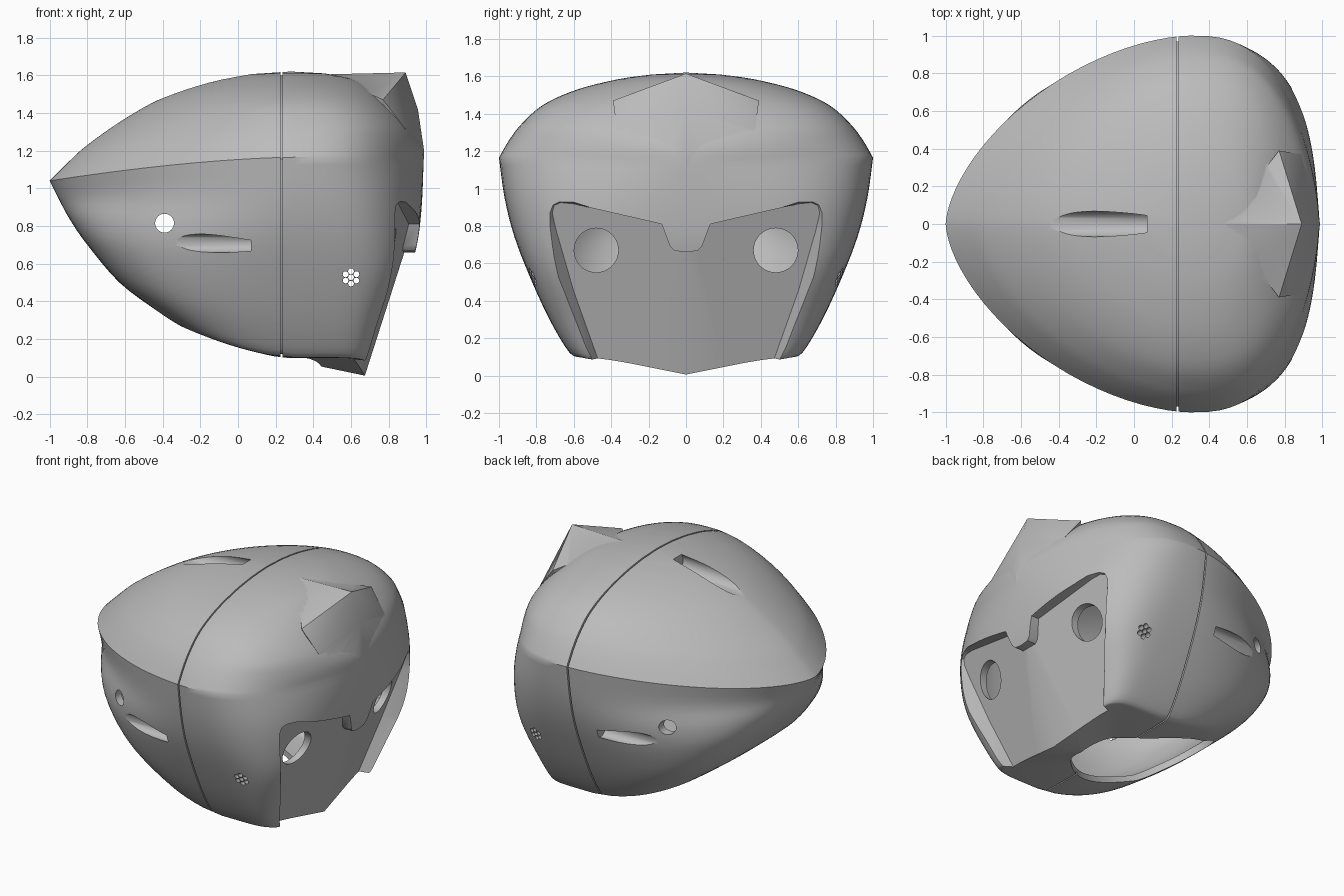
import bpy, bmesh, math
from mathutils import Vector

if "Cube" in bpy.data.objects:
    bpy.data.objects.remove(bpy.data.objects["Cube"])

grey = bpy.data.materials.new("plain_grey")
grey.diffuse_color = (0.5, 0.5, 0.5, 1)
grey.use_nodes = True
grey.node_tree.nodes["Principled BSDF"].inputs["Base Color"].default_value = grey.diffuse_color
SEG = 24   # steps per quarter outline
CX = 0.3   # widest station

# levels: side z, half width, back z, back x, front z, front x, front roundness p, q, back roundness p, q
LOWER = [(.10, .57, .28, -.33, .0, .70, 6, 6, 3.5, 3.5), (.125, .625, .34, -.42, .03, .71, 6, 6, 3.5, 3.5),
         (.30, .73, .50, -.63, .25, .78, 5, 5, 3.2, 3.2), (.54, .84, .70, -.80, .50, .89, 4, 4, 2.6, 2.6),
         (.75, .92, .83, -.89, .70, .95, 3.4, 2.9, 2.1, 2.1), (.95, .97, .94, -.95, .90, .975, 3, 2.3, 1.75, 1.7),
         (1.165, 1.0, 1.04, -1.0, 1.13, .985, 2.75, 1.55, 1.7, 1.6)]
UPPER = [LOWER[-1], (1.26, .945, 1.13, -.91, 1.22, .975, 2.7, 1.65, 1.7, 1.6),
         (1.35, .875, 1.23, -.80, 1.32, .92, 2.8, 1.9, 1.7, 1.6),
         (1.45, .76, 1.37, -.60, 1.43, .82, 2.7, 2.1, 1.7, 1.6), (1.53, .58, 1.48, -.40, 1.52, .72, 2.4, 2, 1.7, 1.6),
         (1.585, .36, 1.56, -.17, 1.58, .61, 2.2, 2, 1.7, 1.6), (1.61, .18, 1.605, .05, 1.61, .46, 2, 2, 1.7, 1.6)]


def spline(rows, n=4):
    out = []
    for i in range(len(rows) - 1):
        a, b, c, d = (rows[max(0, min(len(rows) - 1, i + k))] for k in (-1, 0, 1, 2))
        for s in range(n):
            t = s / n
            out.append([.5 * (2 * q + (r - p) * t + (2 * p - 5 * q + 4 * r - u) * t * t
                              + (3 * q - p - 3 * r + u) * t ** 3) for p, q, r, u in zip(a, b, c, d)])
    return out + [rows[-1]]


ROWS = spline(LOWER) + spline(UPPER)[1:]


def outline(row):
    zs, w, zb, xb, zf, xf, p, q, bp, bq = row
    pts = []
    for i in range(4 * SEG):
        a = i * math.pi / (2 * SEG)
        c, s = math.cos(a), math.sin(a)
        front = c > 0
        pe, qe = (p, q) if front else (bp, bq)
        d = abs(c) ** (2 / pe) if abs(c) > 1e-6 else 0
        y = abs(s) ** (2 / qe) if abs(s) > 1e-6 else 0
        if front:
            x, z = CX + (xf - CX) * d, zs + (zf - zs) * (1 - y)
        else:
            x, z = CX + (xb - CX) * d, zs + (zb - zs) * d ** 1.6
        pts.append(Vector((x, math.copysign(y * w, s), z)))
    return pts


def finish(bm, name):
    bmesh.ops.recalc_face_normals(bm, faces=bm.faces)
    me = bpy.data.meshes.new(name)
    bm.to_mesh(me)
    bm.free()
    me.materials.append(grey)
    ob = bpy.data.objects.new(name, me)
    bpy.context.collection.objects.link(ob)
    return ob


def loft(name, fit):
    bm = bmesh.new()
    rings = [[bm.verts.new(fit(v)) for v in outline(r)] for r in ROWS]
    n = 4 * SEG
    for a, b in zip(rings, rings[1:]):
        for i in range(n):
            bm.faces.new((a[i], a[(i + 1) % n], b[(i + 1) % n], b[i]))
    for ring, tip in ((rings[0], (.22, 0, .1)), (rings[-1], (.28, 0, 1.62))):
        v = bm.verts.new(fit(Vector(tip)))
        for i in range(n):
            bm.faces.new((ring[i], ring[(i + 1) % n], v))
    return finish(bm, name)


def rods(name, items, seg=32):
    bm = bmesh.new()
    for a, b, r in items:
        a, b = Vector(a), Vector(b)
        m = (b - a).to_track_quat('Z', 'Y').to_matrix().to_4x4()
        m.translation = (a + b) / 2
        bmesh.ops.create_cone(bm, cap_ends=True, segments=seg, radius1=r, radius2=r,
                              depth=(b - a).length, matrix=m)
    return finish(bm, name)


def boolean(ob, tool, op='DIFFERENCE'):
    tool.hide_render = True
    bpy.context.view_layer.update()
    m = ob.modifiers.new("cut", 'BOOLEAN')
    m.operation, m.object, m.solver = op, tool, 'EXACT'
    bpy.context.view_layer.objects.active = ob
    bpy.ops.object.modifier_apply(modifier=m.name)
    bpy.data.objects.remove(tool)


def plate_x(y, z):
    return .672 + .32 * z - .19 * abs(y)


def inner(v):
    c = Vector((.1, 0, .85))
    p = c + (v - c) * .94
    p.x = min(p.x, plate_x(p.y, p.z) - .05)
    return p


def slots(g):
    items = [((-.45, s * .835, .708), (.07 + g, s * .85, .708), .049 + g) for s in (-1, 1)]
    return items + [((-.5, 0, 1.533), (.07 + g, 0, 1.555), .068 + g)]


helmet = loft("helmet_shell", lambda v: v)

# pointed crest blending down into the brow
bm = bmesh.new()
for p in [(.47, 0, 1.605), (.89, 0, 1.615), (.955, 0, 1.42), (.988, 0, 1.2), (.98, 0, 1.0), (.5, 0, 1.2)]:
    bm.verts.new(p)
for s in (-1, 1):
    for p in [(.77, .39, 1.47), (.885, .37, 1.32), (.93, .32, 1.16), (.935, .22, 1.02)]:
        bm.verts.new((p[0], s * p[1], p[2]))
bmesh.ops.convex_hull(bm, input=bm.verts)
boolean(helmet, finish(bm, "crest"), 'UNION')

# visor recess with a raked, centre-ridged face plate
half = [(0, -.25), (.36, -.25), (.475, .1), (.60, .45), (.695, .78), (.715, .87), (.705, .91), (.67, .925),
        (.60, .918), (.13, .81), (.085, .69), (.06, .667), (0, .66)]
bm = bmesh.new()
for s in (-1, 1):
    back = [bm.verts.new((plate_x(y, z), s * y, z)) for y, z in half]
    front = [bm.verts.new((1.2, s * (y + (.28 if y > .3 and z < .9 else .2 if y > .65 else 0)),
                           z + (.08 if z > .85 else 0))) for y, z in half]
    bm.faces.new(back)
    bm.faces.new(front)
    for i in range(len(half) - 1):
        bm.faces.new((back[i], back[i + 1], front[i + 1], front[i]))
bmesh.ops.remove_doubles(bm, verts=bm.verts, dist=1e-5)
boolean(helmet, finish(bm, "visor_cutter"))

# hollow interior, leaving housings around the vents
cavity = loft("cavity", inner)
boolean(cavity, rods("vent_housings", slots(.03)))
boolean(helmet, cavity)

# neck opening, longer than wide
neck = rods("neck_cutter", [((0, 0, -.2), (0, 0, .55), .37)], 64)
neck.scale.x, neck.location.x = 1.38, -.07
boolean(helmet, neck)

# eye holes, side holes, side grilles and scooped vents
boolean(helmet, rods("eye_cutter", [((.45, s * .48, .67), (1.2, s * .48, .67), .118) for s in (-1, 1)], 48))
boolean(helmet, rods("side_hole_cutter", [((-.39, -1.2, .815), (-.39, 1.2, .815), .05)]))
grille = [(0, 0)] + [(.033 * math.sin(k * math.pi / 3), .033 * math.cos(k * math.pi / 3)) for k in range(6)]
boolean(helmet, rods("grille_cutter", [((.6 + x, -1.2, .527 + z), (.6 + x, 1.2, .527 + z), .0155)
                                       for x, z in grille], 12))
boolean(helmet, rods("vent_cutter", slots(0), 40))

# seam groove around the middle
section = [(0, .1)]
for r in ROWS:
    section.append((r[1] * (1 - ((CX - .23) / (CX - r[3])) ** r[8]) ** (1 / r[9]), r[0]))
section.append((0, 1.62))
section += [(-y, z) for y, z in section[-2:0:-1]]
bm = bmesh.new()
loops = [[bm.verts.new((x, y * k, .85 + (z - .85) * k)) for y, z in section]
         for x, k in ((.225, 1.05), (.235, 1.05), (.235, .972), (.225, .972))]
n = len(section)
for k in range(4):
    a, b = loops[k], loops[(k + 1) % 4]
    for i in range(n):
        bm.faces.new((a[i], a[(i + 1) % n], b[(i + 1) % n], b[i]))
boolean(helmet, finish(bm, "seam_cutter"))

bpy.ops.object.select_all(action='DESELECT')
helmet.select_set(True)
bpy.context.view_layer.objects.active = helmet
bpy.ops.object.shade_smooth_by_angle(angle=math.radians(35))
